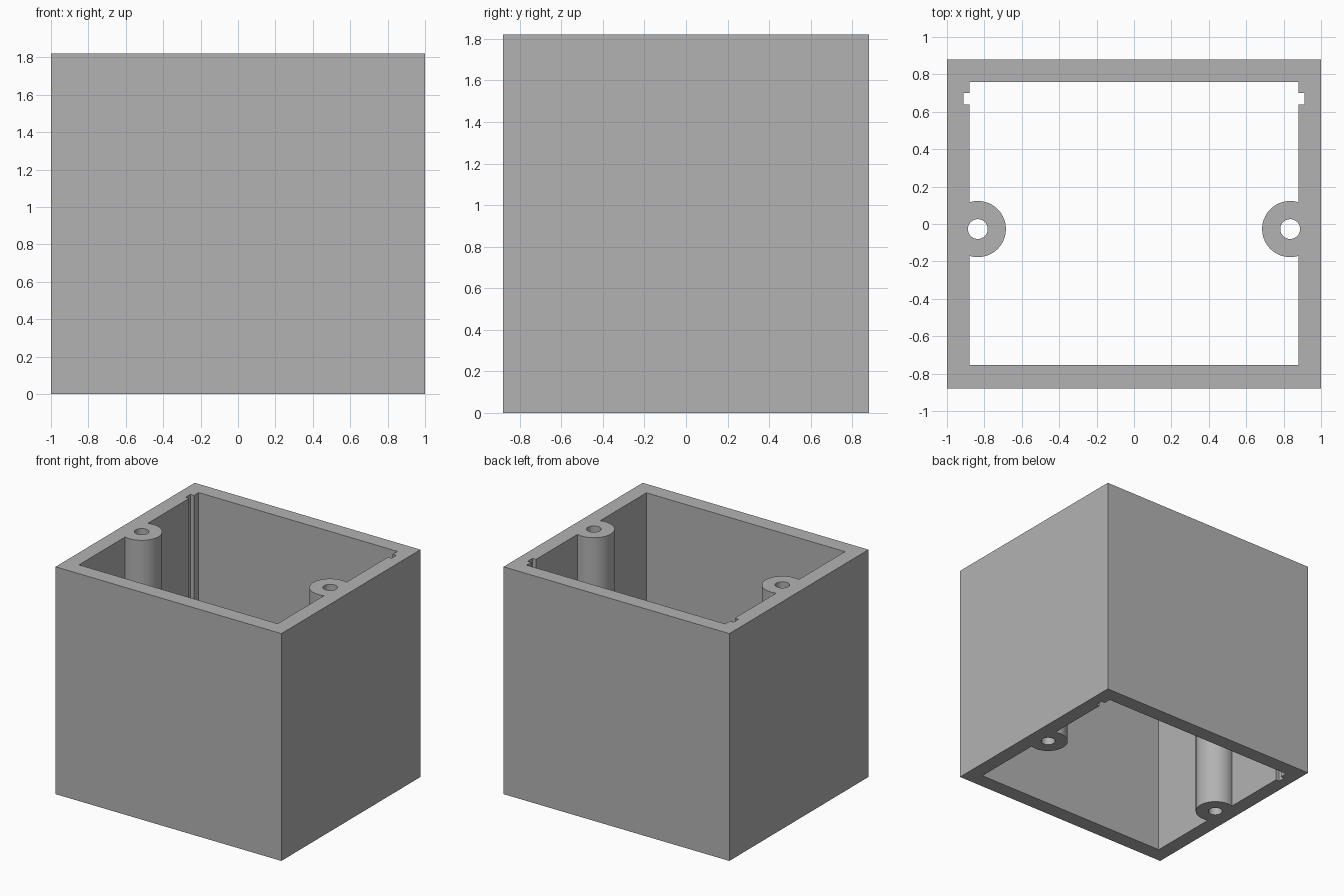
import bpy
import bmesh
from math import acos, cos, pi, sin

cube = bpy.data.objects.get("Cube")
if cube:
    bpy.data.objects.remove(cube, do_unlink=True)

HEIGHT = 1.82
HALF_X, HALF_Y = 1.0, 0.88
INNER_X, INNER_FRONT, INNER_BACK = 0.88, -0.755, 0.76
BOSS_X, BOSS_Y, BOSS_R, HOLE_R = 0.835, -0.027, 0.15, 0.053
GROOVE_X, GROOVE_FRONT, GROOVE_BACK = 0.912, 0.64, 0.70

grey = bpy.data.materials.new("plain grey")
grey.use_nodes = True
colour = (0.45, 0.45, 0.45, 1)
grey.diffuse_color = colour
grey.node_tree.nodes["Principled BSDF"].inputs["Base Color"].default_value = colour


def arc(cx, cy, radius, start, end, steps):
    angles = [start + (end - start) * i / steps for i in range(steps + 1)]
    return [(cx + radius * cos(a), cy + radius * sin(a)) for a in angles]


def mirrored(points):
    return [(-x, y) for x, y in reversed(points)]


# Inner wall on one side: screw boss, then card groove
meet = acos((INNER_X - BOSS_X) / BOSS_R)
side = [(INNER_X, INNER_FRONT)]
side += arc(BOSS_X, BOSS_Y, BOSS_R, -meet, meet - 2 * pi, 40)
side += [(INNER_X, GROOVE_FRONT), (GROOVE_X, GROOVE_FRONT),
         (GROOVE_X, GROOVE_BACK), (INNER_X, GROOVE_BACK), (INNER_X, INNER_BACK)]

# Outer wall, cavity and the two screw holes
outer = [(-HALF_X, -HALF_Y), (HALF_X, -HALF_Y), (HALF_X, HALF_Y), (-HALF_X, HALF_Y)]
hole = arc(BOSS_X, BOSS_Y, HOLE_R, 0, 2 * pi, 32)[:-1]
loops = [outer, side + mirrored(side), hole, mirrored(hole)]

# Fill the cross-section and raise it into an open box
bm = bmesh.new()
for points in loops:
    verts = [bm.verts.new((x, y, 0)) for x, y in points]
    for a, b in zip(verts, verts[1:] + verts[:1]):
        bm.edges.new((a, b))
bmesh.ops.triangle_fill(bm, edges=bm.edges[:], use_beauty=True, normal=(0, 0, 1))
raised = bmesh.ops.extrude_face_region(bm, geom=bm.faces[:], use_keep_orig=True)
bmesh.ops.translate(bm, vec=(0, 0, HEIGHT),
                    verts=[v for v in raised["geom"] if isinstance(v, bmesh.types.BMVert)])
bmesh.ops.recalc_face_normals(bm, faces=bm.faces[:])

mesh = bpy.data.meshes.new("open_enclosure")
bm.to_mesh(mesh)
bm.free()
mesh.materials.append(grey)
box = bpy.data.objects.new("open_enclosure", mesh)
bpy.context.collection.objects.link(box)

bpy.ops.object.select_all(action="DESELECT")
box.select_set(True)
bpy.context.view_layer.objects.active = box
bpy.ops.object.shade_smooth_by_angle()
